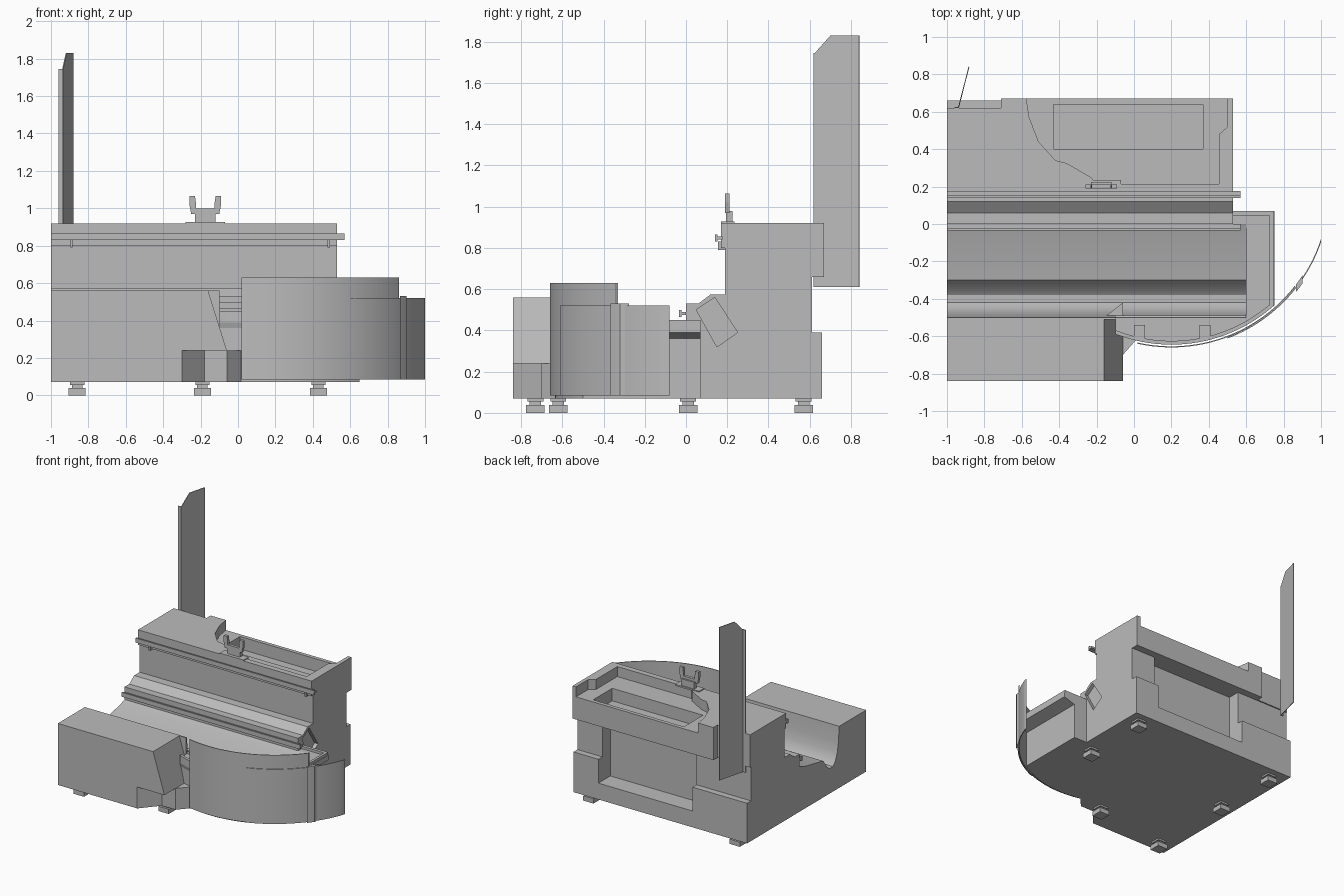
import bpy, bmesh, math
from mathutils import Vector

if "Cube" in bpy.data.objects:
    bpy.data.objects.remove(bpy.data.objects["Cube"], do_unlink=True)

grey = bpy.data.materials.new("machine_grey")
grey.use_nodes = True
grey.diffuse_color = (0.5, 0.5, 0.5, 1)
grey.node_tree.nodes["Principled BSDF"].inputs["Base Color"].default_value = (0.5, 0.5, 0.5, 1)

AXES = {"x": lambda p, t: (t, p[0], p[1]),
        "y": lambda p, t: (p[0], t, p[1]),
        "z": lambda p, t: (p[0], p[1], t)}


def loft(name, layers, smooth=False):
    """Solid through a stack of matching outlines."""
    bm = bmesh.new()
    rings = [[bm.verts.new(p) for p in layer] for layer in layers]
    n = len(rings[0])
    bm.faces.new(rings[0])
    bm.faces.new(rings[-1])
    for low, high in zip(rings, rings[1:]):
        for i in range(n):
            j = (i + 1) % n
            bm.faces.new((low[i], low[j], high[j], high[i]))
    bmesh.ops.recalc_face_normals(bm, faces=bm.faces)
    mesh = bpy.data.meshes.new(name)
    bm.to_mesh(mesh)
    bm.free()
    mesh.materials.append(grey)
    ob = bpy.data.objects.new(name, mesh)
    bpy.context.collection.objects.link(ob)
    if smooth:
        select(ob)
        bpy.ops.object.shade_smooth_by_angle(angle=math.radians(25))
    return ob


def select(ob):
    bpy.ops.object.select_all(action="DESELECT")
    ob.select_set(True)
    bpy.context.view_layer.objects.active = ob


def prism(name, pts, axis, a, b, smooth=False):
    return loft(name, [[AXES[axis](p, t) for p in pts] for t in (a, b)], smooth)


def box(name, x, y, z):
    pts = [(x[0], y[0]), (x[1], y[0]), (x[1], y[1]), (x[0], y[1])]
    return prism(name, pts, "z", *z)


def cut(ob, cutter):
    mod = ob.modifiers.new("cut", "BOOLEAN")
    mod.operation = "DIFFERENCE"
    mod.solver = "EXACT"
    mod.object = cutter
    cutter.hide_render = True
    select(ob)
    bpy.ops.object.modifier_apply(modifier=mod.name)
    bpy.data.objects.remove(cutter, do_unlink=True)


# Arc shared by the tub front and the sliding guards
CX, CY = 0.2, 0.18


def arc(r, x0, x1, n=24):
    a0, a1 = (math.asin((x - CX) / r) for x in (x0, x1))
    return [(CX + r * math.sin(a0 + (a1 - a0) * i / n),
             CY - r * math.cos(a0 + (a1 - a0) * i / n)) for i in range(n + 1)]


def curved_sheet(name, r, x0, x1, z0, z1, t=0.006):
    pts = arc(r, x0, x1) + arc(r - t, x0, x1)[::-1]
    return prism(name, pts, "z", z0, z1, smooth=True)


# Main column with stepped bed
body = prism("column_body", [
    (0.66, 0.07), (0.66, 0.39), (0.61, 0.39), (0.61, 0.66), (0.67, 0.66), (0.67, 0.92),
    (0.17, 0.92), (0.17, 0.8), (0.19, 0.8), (0.19, 0.575), (0.12, 0.575), (0.06, 0.53),
    (0, 0.53), (0, 0.07)], "x", -1, 0.53)
# Rear left notch, rear recess, beam slot in the end face
cut(body, box("notch_cutter", (-1.1, -0.71), (0.62, 0.8), (0.39, 1)))
cut(body, box("recess_cutter", (-0.52, 0.31), (0.51, 0.8), (0.2, 0.66)))
cut(body, prism("slot_cutter", [(0.14, 0.56), (0.25, 0.39), (0.15, 0.32), (0.05, 0.5)],
                "x", 0.5, 0.6))
# Sunken top tray and its deeper pocket
cut(body, prism("tray_cutter", [
    (-0.58, 0.7), (-0.56, 0.57), (-0.51, 0.44), (-0.42, 0.34), (-0.36, 0.325), (-0.23, 0.25),
    (-0.2, 0.215), (0.455, 0.215), (0.455, 0.48), (0.5, 0.52), (0.5, 0.7)], "z", 0.84, 1))
cut(body, box("pocket_cutter", (-0.43, 0.37), (0.4, 0.64), (0.74, 1)))

# Tub floor with rounded trough
tub_profile = [(0.0, 0.07), (0.0, 0.43), (-0.05, 0.41), (-0.3, 0.36), (-0.35, 0.29),
               (-0.38, 0.27), (-0.42, 0.27), (-0.45, 0.3), (-0.475, 0.36), (-0.49, 0.44)]
prism("tub_floor", tub_profile + [(-0.5, 0.45), (-0.5, 0.07)], "x", -0.1, 0.6, True)
prism("tub_floor_left", tub_profile + [(-0.5, 0.56), (-0.51, 0.56), (-0.51, 0.07)],
      "x", -1, -0.1, True)


# Tub surround: narrow base flaring out to the rim
def tub_outline(right, r, z):
    pts = [(0.5, 0.07), (right, 0.07)] + arc(r, -0.1, right)[::-1]
    pts += [(-0.1, -0.49), (0.6, -0.49), (0.6, 0.0), (0.5, 0.0)]
    return [(x, y, z) for x, y in pts]


loft("tub_surround", [tub_outline(0.65, 0.815, 0.07), tub_outline(0.65, 0.815, 0.36),
                      tub_outline(0.75, 0.825, 0.39), tub_outline(0.75, 0.825, 0.43)])
# Raised rim lip and locating tabs
lip = arc(0.825, -0.1, 0.745) + [(0.745, 0.07), (0.53, 0.07), (0.53, 0.045), (0.725, 0.045)]
prism("rim_lip", lip + arc(0.805, -0.1, 0.725)[::-1], "z", 0.42, 0.45)
for x in (0.03, 0.38):
    box("rim_tab", (x - 0.03, x + 0.03), (-0.62, -0.54), (0.42, 0.45))

# Front cabinet with slanted end and chamfered lower corner
prism("front_cabinet", [(-1, 0.24), (-1, 0.56), (-0.16, 0.56), (-0.06, 0.24)],
      "y", -0.84, -0.5)
prism("cabinet_base", [(-1, -0.84), (-0.3, -0.84), (-0.18, -0.7), (-0.06, -0.7),
                       (0.02, -0.61), (0.02, -0.5), (-1, -0.5)], "z", 0.07, 0.24)
prism("cabinet_shoulder", [(-0.16, -0.5), (-0.06, -0.42), (-0.06, -0.5)], "z", 0.24, 0.44)

# Guide rails with grooves between twin lips
for name, y, z in (("upper_rail", 0.14, 0.83), ("lower_rail", -0.035, 0.465)):
    box(name + "_web", (-1, 0.57), (y + 0.01, y + 0.036), (z + 0.01, z + 0.025))
    box(name + "_face", (-1, 0.57), (y, y + 0.012), (z, z + 0.035))
for x in (-0.89, 0.485):
    box("rail_hook", (x - 0.006, x + 0.006), (0.155, 0.19), (0.79, 0.83))

# Curved sliding guards and handle
curved_sheet("fixed_guard", 0.84, 0.02, 0.86, 0.085, 0.63)
curved_sheet("sliding_guard", 0.847, 0.5, 1.0, 0.085, 0.52)
handle = arc(0.86, 0.865, 0.9, 2) + arc(0.835, 0.865, 0.9, 2)[::-1]
prism("guard_handle", handle, "z", 0.085, 0.53)

# Tall bent shield at the rear left
shield = [(-0.96, 0.62), (-0.935, 0.625), (-0.88, 0.84)]
tops = [(1.74, 1.745), (1.745, 1.83)]
box("shield_flange", (-0.96, -0.935), (0.619, 0.625), (0.61, 1.745))
bend, tip = Vector(shield[1]), Vector(shield[2])
d = tip - bend
side = Vector((-d.y, d.x)).normalized() * 0.005


def shield_layer(offset):
    return [(bend.x + d.x * u + offset.x, bend.y + d.y * u + offset.y, z)
            for u, z in ((0, 0.61), (1, 0.61), (1, 1.83), (0.35, 1.83), (0, 1.745))]


loft("shield_panel", [shield_layer(Vector((0, 0))), shield_layer(side)])

# Fork bracket on the top edge
box("fork_plate", (-0.28, -0.07), (0.17, 0.235), (0.915, 0.927))
box("fork_neck", (-0.23, -0.12), (0.195, 0.225), (0.92, 0.98))
box("fork_bar", (-0.25, -0.1), (0.19, 0.212), (0.97, 1.0))
for s in (-1, 1):
    c = -0.175
    prism("fork_prong", [(c + s * 0.05, 0.97), (c + s * 0.075, 0.97), (c + s * 0.085, 1.02),
                         (c + s * 0.085, 1.065), (c + s * 0.055, 1.065),
                         (c + s * 0.05, 1.03)], "y", 0.19, 0.212)

# Levelling feet
for x, y in ((-0.86, -0.73), (-0.19, -0.62), (-0.86, 0.01), (0.43, 0.01),
             (-0.86, 0.57), (0.43, 0.57)):
    box("foot_pad", (x - 0.045, x + 0.045), (y - 0.045, y + 0.045), (0, 0.038))
    box("foot_stem", (x - 0.028, x + 0.028), (y - 0.028, y + 0.028), (0.038, 0.06))
    box("foot_nut", (x - 0.038, x + 0.038), (y - 0.038, y + 0.038), (0.056, 0.072))
